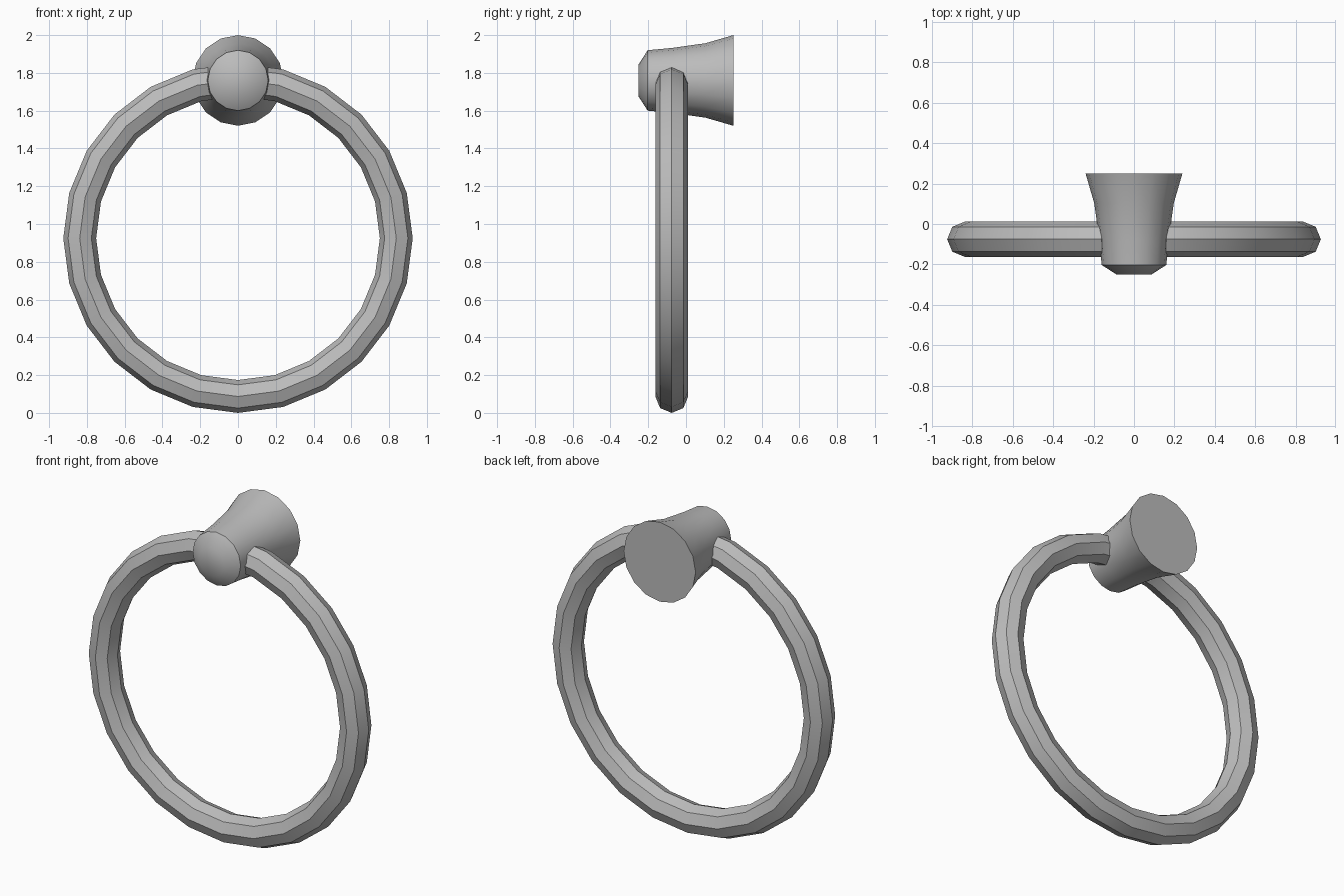
import bpy, bmesh, math
from math import sin, cos, radians

if "Cube" in bpy.data.objects:
    bpy.data.objects.remove(bpy.data.objects["Cube"])

metal = bpy.data.materials.new("grey metal")
metal.diffuse_color = (0.5, 0.5, 0.5, 1)
metal.use_nodes = True
metal.node_tree.nodes["Principled BSDF"].inputs["Base Color"].default_value = metal.diffuse_color


def loft(name, loops):
    """Skin a list of equal-length point loops and cap both ends."""
    bm = bmesh.new()
    rows = [[bm.verts.new(p) for p in loop] for loop in loops]
    n = len(rows[0])
    for a, b in zip(rows, rows[1:]):
        for i in range(n):
            j = (i + 1) % n
            bm.faces.new((a[i], a[j], b[j], b[i]))
    bm.faces.new(rows[0])
    bm.faces.new(rows[-1])
    bmesh.ops.recalc_face_normals(bm, faces=bm.faces[:])
    mesh = bpy.data.meshes.new(name)
    bm.to_mesh(mesh)
    bm.free()
    mesh.materials.append(metal)
    obj = bpy.data.objects.new(name, mesh)
    bpy.context.collection.objects.link(obj)
    bpy.ops.object.select_all(action='DESELECT')
    obj.select_set(True)
    bpy.context.view_layer.objects.active = obj
    bpy.ops.object.shade_smooth_by_angle(angle=radians(40))
    return obj


# Open ring: octagonal tube on a 24-step circle, ends cut square near the post
R, TUBE, RING_Y, RING_Z = 0.838, 0.087, -0.0755, 0.925


def ring_loop(deg, scale=1.0, slide=0.0):
    a = radians(deg)
    loop = []
    for k in range(8):
        t = radians(45 * k)
        r = (R + TUBE * cos(t)) * scale
        loop.append((r * sin(a) + slide * cos(a),
                     RING_Y + TUBE * sin(t),
                     RING_Z + r * cos(a) - slide * sin(a)))
    return loop


chord = cos(radians(7.5))
loops = [ring_loop(7.5, chord, 0.041)]
loops += [ring_loop(15 * k) for k in range(1, 24)]
loops += [ring_loop(352.5, chord, -0.041)]
loft("towel_ring", loops)

# Wall post: flared 16-sided turning along y with a chamfered front
profile = [(0.251, 0.24), (0.103, 0.197), (-0.075, 0.172),
           (-0.203, 0.16), (-0.251, 0.085)]
loft("wall_post", [[(r * sin(radians(22.5 * k)), y, 1.76 + r * cos(radians(22.5 * k)))
                    for k in range(16)] for y, r in profile])
